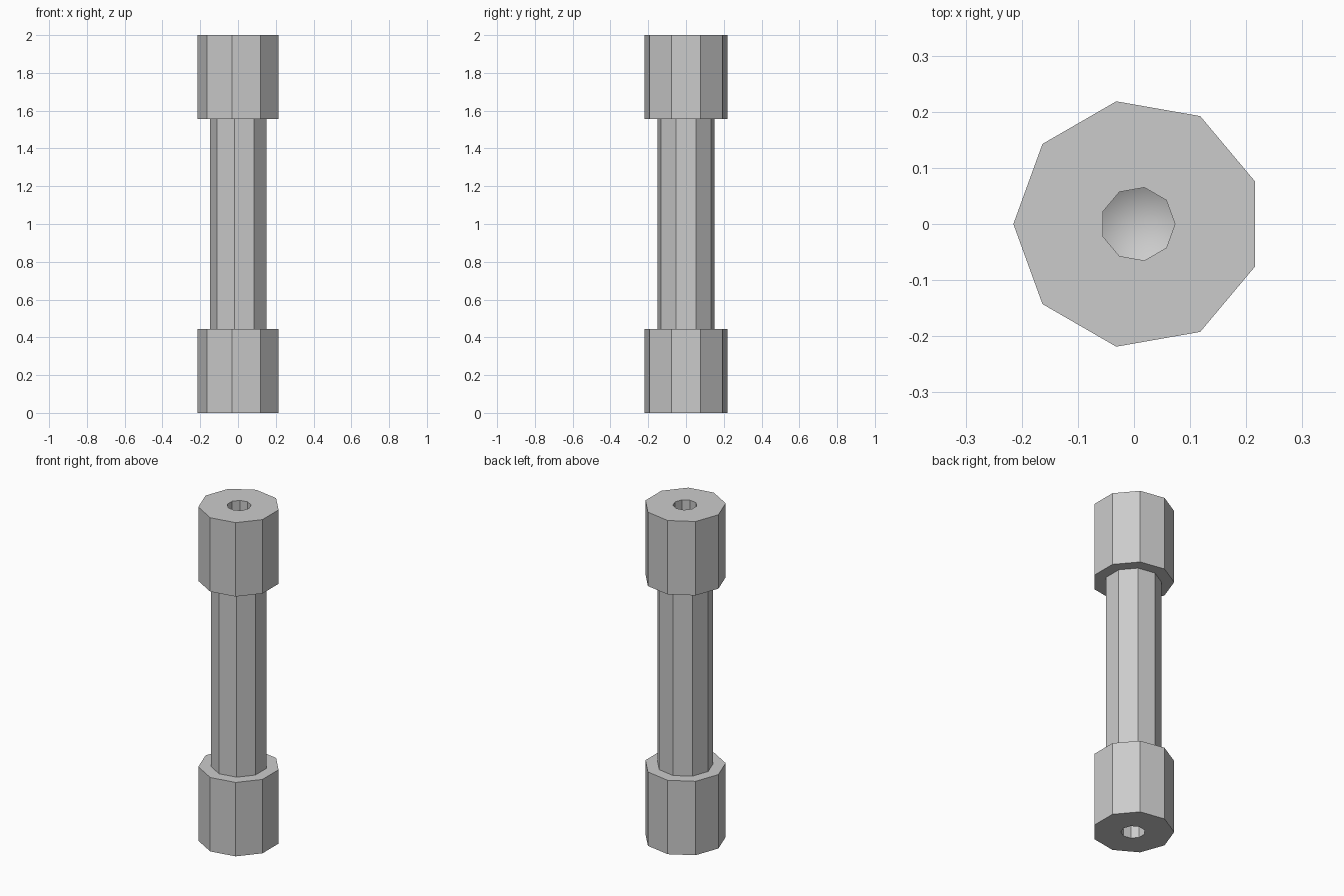
import bpy, bmesh, math
from mathutils import Vector

old = bpy.data.objects.get("Cube")
if old:
    bpy.data.objects.remove(old, do_unlink=True)

SIDES = 9
AXIS_X = 0.007            # nine-sided outline is centred by its bounds
HEAD_R, SHAFT_R, HOLE_R = 0.222, 0.154, 0.066
HEAD_H, TOTAL_H = 0.443, 2.0
HOLE_DEPTH, TIP_DEPTH = 0.25, 0.04

grey = bpy.data.materials.new("light grey metal")
colour = (0.6, 0.6, 0.6, 1)
grey.diffuse_color = colour
grey.use_nodes = True
grey.node_tree.nodes["Principled BSDF"].inputs["Base Color"].default_value = colour


def ring(bm, radius, z, turn=math.pi):
    """One nine-sided ring of vertices, first corner at angle turn."""
    step = math.tau / SIDES
    return [bm.verts.new((AXIS_X + radius * math.cos(turn + i * step),
                          radius * math.sin(turn + i * step), z))
            for i in range(SIDES)]


def bridge(bm, a, b):
    for i in range(SIDES):
        j = (i + 1) % SIDES
        bm.faces.new((a[i], a[j], b[j], b[i]))


def finish(bm, name, flip=False):
    if flip:
        bmesh.ops.reverse_faces(bm, faces=bm.faces[:])
    mesh = bpy.data.meshes.new(name)
    bm.to_mesh(mesh)
    bm.free()
    mesh.materials.append(grey)
    obj = bpy.data.objects.new(name, mesh)
    bpy.context.collection.objects.link(obj)
    bpy.ops.object.select_all(action='DESELECT')
    obj.select_set(True)
    bpy.context.view_layer.objects.active = obj
    bpy.ops.object.shade_smooth_by_angle()
    return obj


def make_head(name, upper):
    """Thick end: ledge, sides, end face, drilled hole with a conical floor."""
    def place(z):
        return TOTAL_H - z if upper else z

    bm = bmesh.new()
    hole_turn = math.pi + math.pi / SIDES
    rings = [ring(bm, SHAFT_R, place(HEAD_H)),
             ring(bm, HEAD_R, place(HEAD_H)),
             ring(bm, HEAD_R, place(0)),
             ring(bm, HOLE_R, place(0), hole_turn),
             ring(bm, HOLE_R, place(HOLE_DEPTH), hole_turn)]
    for a, b in zip(rings, rings[1:]):
        bridge(bm, a, b)
    tip = bm.verts.new(Vector((AXIS_X, 0, place(HOLE_DEPTH + TIP_DEPTH))))
    floor = rings[-1]
    for i in range(SIDES):
        bm.faces.new((floor[i], floor[(i + 1) % SIDES], tip))
    # faces wind outward on the upper head, inward on the lower one
    return finish(bm, name, flip=not upper)


# Slim middle, joining the two ledges
bm = bmesh.new()
bridge(bm, ring(bm, SHAFT_R, HEAD_H), ring(bm, SHAFT_R, TOTAL_H - HEAD_H))
finish(bm, "shaft")

# Matching heads at both ends
make_head("lower_head", False)
make_head("upper_head", True)
